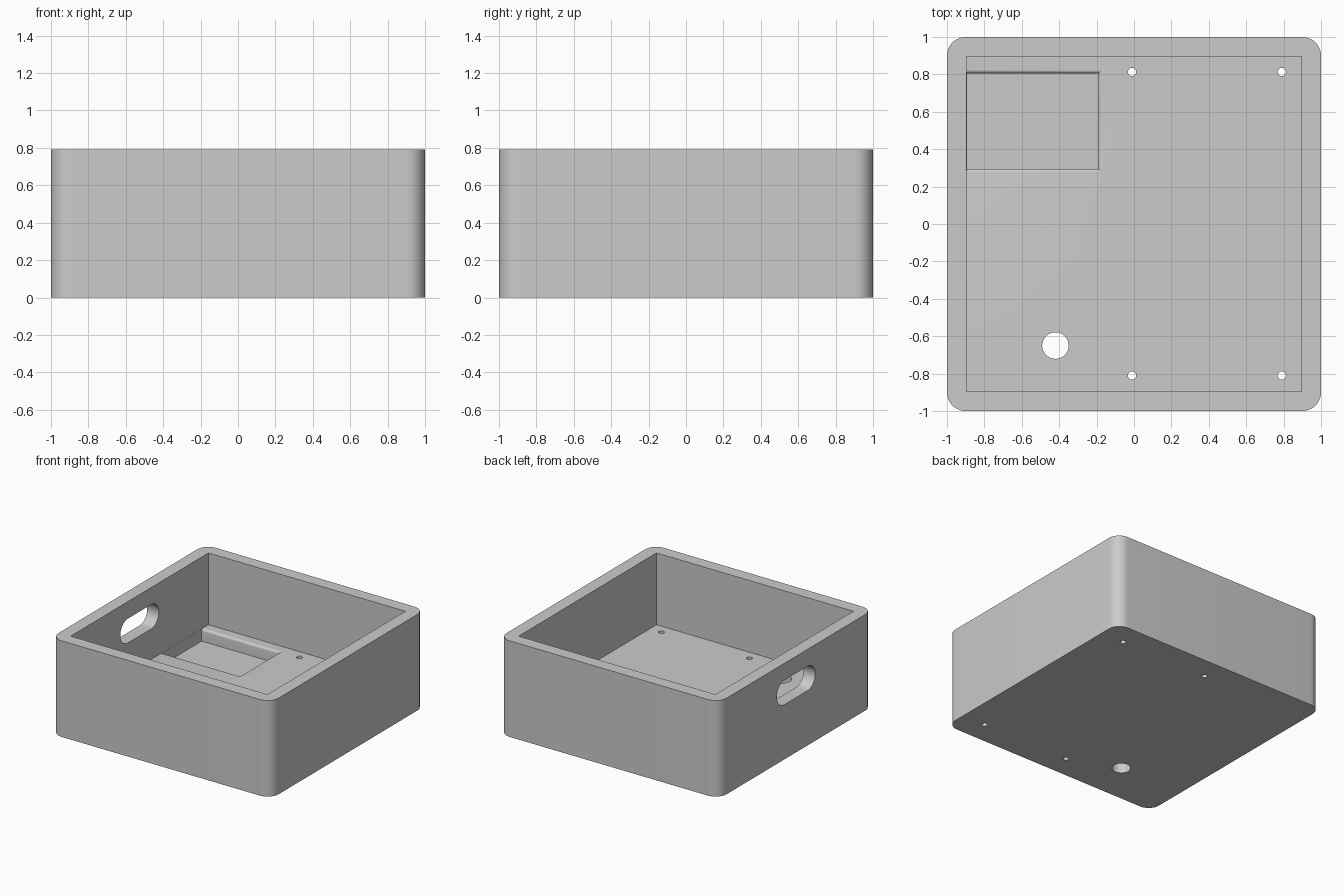
import bpy, bmesh, math
from mathutils import Matrix

cube = bpy.data.objects.get("Cube")
if cube:
    bpy.data.objects.remove(cube, do_unlink=True)

HEIGHT, FLOOR, INNER = 0.79, 0.2, 0.895

grey = bpy.data.materials.new("plain grey")
grey.use_nodes = True
colour = (0.6, 0.6, 0.6, 1)
grey.diffuse_color = colour
grey.node_tree.nodes["Principled BSDF"].inputs["Base Color"].default_value = colour


def finish(name, bm):
    bmesh.ops.recalc_face_normals(bm, faces=bm.faces[:])
    mesh = bpy.data.meshes.new(name)
    bm.to_mesh(mesh)
    bm.free()
    mesh.materials.append(grey)
    obj = bpy.data.objects.new(name, mesh)
    bpy.context.collection.objects.link(obj)
    return obj


def box(name, low, high, round_axis=None, radius=0.1, segments=12):
    """Box between two corners, optionally rounding the edges along one axis."""
    bm = bmesh.new()
    bmesh.ops.create_cube(bm, size=1)
    for v in bm.verts:
        v.co = [(a + b) / 2 + c * (b - a) for a, b, c in zip(low, high, v.co)]
    if round_axis is not None:
        edges = [e for e in bm.edges
                 if abs(e.verts[0].co[round_axis] - e.verts[1].co[round_axis]) > 1e-4]
        bmesh.ops.bevel(bm, geom=edges, offset=radius, segments=segments,
                        profile=0.5, affect='EDGES')
        bmesh.ops.remove_doubles(bm, verts=bm.verts[:], dist=1e-4)
    return finish(name, bm)


def drill(name, x, y, radius):
    bm = bmesh.new()
    bmesh.ops.create_cone(bm, cap_ends=True, segments=32, radius1=radius,
                          radius2=radius, depth=1,
                          matrix=Matrix.Translation((x, y, 0)))
    return finish(name, bm)


def recess_cutter(x0, x1, y0, y1, bottom, lip):
    """Pocket whose upper rim flares outwards in a small round."""
    levels = [(0, bottom)]
    for i in range(7):
        a = math.radians(15 * i)
        levels.append((lip * (1 - math.cos(a)), FLOOR - lip + lip * math.sin(a)))
    levels.append((lip, FLOOR + 0.05))
    bm = bmesh.new()
    rings = [[bm.verts.new(p) for p in ((x0, y0 - o, z), (x1 + o, y0 - o, z),
                                        (x1 + o, y1 + o, z), (x0, y1 + o, z))]
             for o, z in levels]
    for a, b in zip(rings, rings[1:]):
        for i in range(4):
            j = (i + 1) % 4
            bm.faces.new((a[i], a[j], b[j], b[i]))
    bm.faces.new(rings[0])
    bm.faces.new(rings[-1])
    return finish("recess_cutter", bm)


# Open box with rounded upright corners
body = box("box_body", (-1, -1, 0), (1, 1, HEIGHT), round_axis=2)

# Cavity, floor recess, hand slot and floor holes
cutters = [
    box("cavity_cutter", (-INNER, -INNER, FLOOR), (INNER, INNER, 1)),
    recess_cutter(-INNER + 0.001, -0.19, 0.295, 0.805, 0.1, 0.02),
    box("slot_cutter", (-1.2, -0.25, 0.45), (-0.6, 0.25, 0.65),
        round_axis=0, radius=0.0995),
    drill("cable_hole_cutter", -0.42, -0.65, 0.071),
]
for x in (-0.01, 0.79):
    for y in (-0.81, 0.813):
        cutters.append(drill("screw_hole_cutter", x, y, 0.022))

for cutter in cutters:
    cutter.hide_render = True
    mod = body.modifiers.new(cutter.name, 'BOOLEAN')
    mod.operation = 'DIFFERENCE'
    mod.solver = 'EXACT'
    mod.object = cutter

# Bake the cuts and remove the helpers
bpy.context.view_layer.update()
result = bpy.data.meshes.new_from_object(
    body.evaluated_get(bpy.context.evaluated_depsgraph_get()))
body.modifiers.clear()
body.data = result
for cutter in cutters:
    bpy.data.objects.remove(cutter, do_unlink=True)

bpy.ops.object.select_all(action='DESELECT')
body.select_set(True)
bpy.context.view_layer.objects.active = body
bpy.ops.object.shade_smooth_by_angle(angle=math.radians(30))
